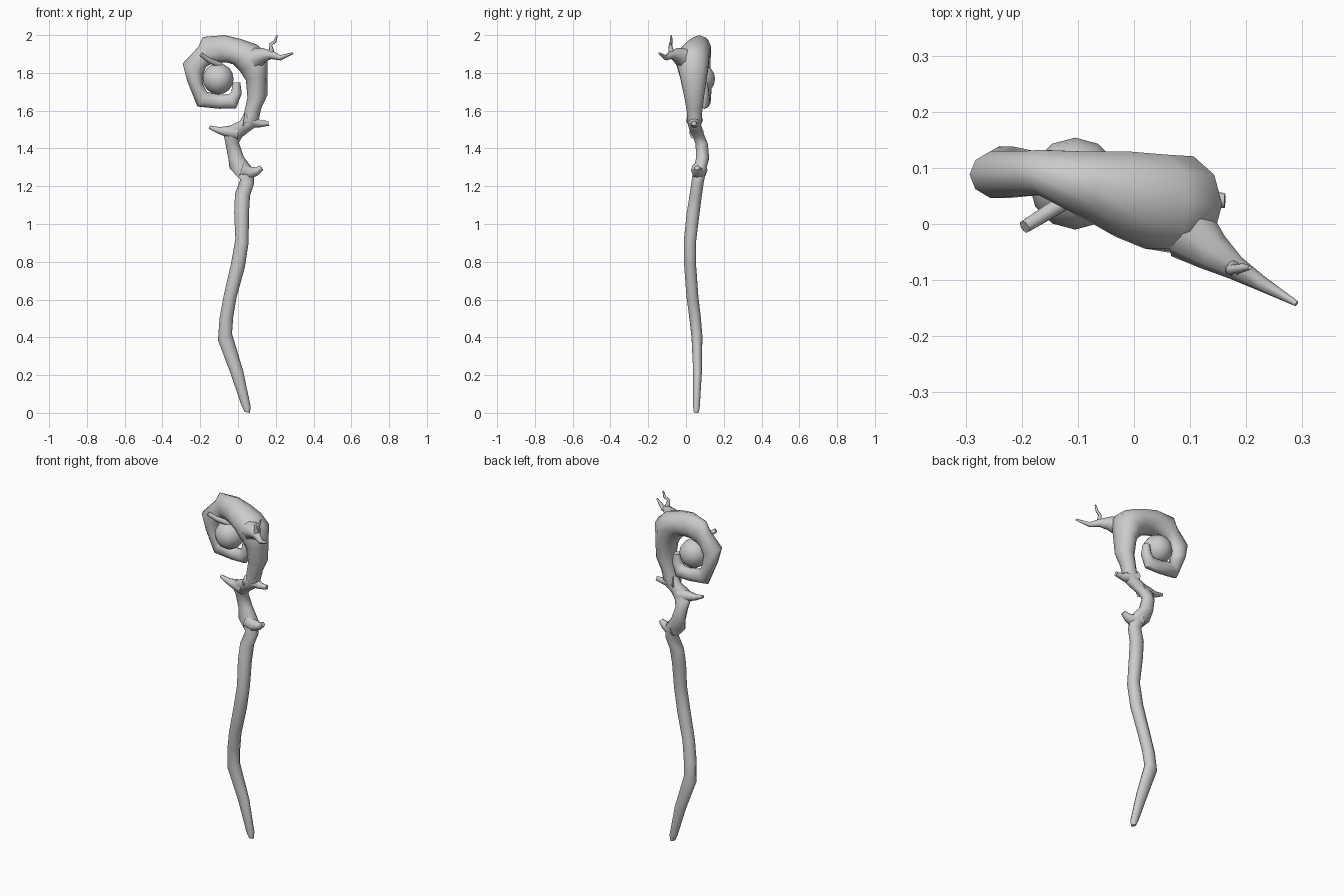
import bpy, bmesh, math
from mathutils import Vector


def loft(name, sections, sides=10):
    """Skin elliptical sections: (edge A x,z), (edge B x,z), y centre, y half depth."""
    bm = bmesh.new()
    rings = []
    for ax, az, bx, bz, y, d in sections:
        a, b = Vector((ax, y, az)), Vector((bx, y, bz))
        mid, half = (a + b) / 2, (a - b) / 2
        rings.append([bm.verts.new(mid + half * math.cos(t) + Vector((0, d, 0)) * math.sin(t))
                      for t in (2 * math.pi * i / sides for i in range(sides))])
    for r, s in zip(rings, rings[1:]):
        for i in range(sides):
            j = (i + 1) % sides
            bm.faces.new((r[i], r[j], s[j], s[i]))
    bm.faces.new(rings[0])
    bm.faces.new(rings[-1])
    return finish(name, bm)


def spike(name, points, sides=8):
    """Tapered twig through (x, y, z, radius) points."""
    bm = bmesh.new()
    pts = [Vector(p[:3]) for p in points]
    rings = []
    for i, p in enumerate(pts):
        t = (pts[min(i + 1, len(pts) - 1)] - pts[max(i - 1, 0)]).normalized()
        u = t.cross(Vector((0.1, 1, 0))).normalized()
        v = t.cross(u)
        rings.append([bm.verts.new(p + points[i][3] * (u * math.cos(a) + v * math.sin(a)))
                      for a in (2 * math.pi * k / sides for k in range(sides))])
    for r, s in zip(rings, rings[1:]):
        for i in range(sides):
            j = (i + 1) % sides
            bm.faces.new((r[i], r[j], s[j], s[i]))
    bm.faces.new(rings[0])
    bm.faces.new(rings[-1])
    return finish(name, bm)


def finish(name, bm):
    bmesh.ops.recalc_face_normals(bm, faces=bm.faces[:])
    me = bpy.data.meshes.new(name)
    bm.to_mesh(me)
    bm.free()
    ob = bpy.data.objects.new(name, me)
    bpy.context.collection.objects.link(ob)
    bpy.ops.object.select_all(action='DESELECT')
    ob.select_set(True)
    bpy.context.view_layer.objects.active = ob
    bpy.ops.object.shade_smooth_by_angle(angle=math.radians(60))
    return ob


# crooked shaft, left edge to right edge, bottom to top
loft("shaft", [
    (0.035, 0.005, 0.063, 0.0, 0.055, 0.014),
    (0.020, 0.035, 0.067, 0.035, 0.055, 0.019),
    (-0.040, 0.21, 0.028, 0.22, 0.061, 0.024),
    (-0.106, 0.385, -0.032, 0.42, 0.058, 0.030),
    (-0.098, 0.50, -0.025, 0.51, 0.048, 0.032),
    (-0.076, 0.62, -0.008, 0.61, 0.034, 0.033),
    (-0.037, 0.79, 0.036, 0.77, 0.022, 0.033),
    (-0.014, 0.92, 0.056, 0.90, 0.021, 0.034),
    (-0.020, 1.06, 0.058, 1.06, 0.038, 0.036),
    (-0.016, 1.16, 0.064, 1.15, 0.052, 0.034),
    (0.012, 1.235, 0.085, 1.215, 0.062, 0.034),
    (-0.045, 1.295, 0.085, 1.285, 0.073, 0.036),
    (-0.050, 1.34, 0.030, 1.355, 0.088, 0.036),
    (-0.065, 1.42, 0.005, 1.43, 0.083, 0.034),
    (-0.075, 1.47, 0.022, 1.46, 0.066, 0.034),
    (-0.055, 1.515, 0.060, 1.49, 0.050, 0.033),
    (0.010, 1.545, 0.095, 1.515, 0.045, 0.037),
    (0.035, 1.59, 0.115, 1.58, 0.045, 0.042),
])

# hooked head, outer edge to inner edge, curling round the orb
loft("hooked_head", [
    (0.110, 1.55, 0.025, 1.56, 0.045, 0.038),
    (0.122, 1.61, 0.037, 1.61, 0.045, 0.045),
    (0.155, 1.68, 0.050, 1.67, 0.043, 0.055),
    (0.155, 1.79, 0.042, 1.76, 0.040, 0.074),
    (0.157, 1.90, 0.010, 1.81, 0.035, 0.090),
    (0.100, 1.95, -0.025, 1.845, 0.040, 0.088),
    (0.020, 1.978, -0.060, 1.855, 0.053, 0.080),
    (-0.070, 2.00, -0.105, 1.855, 0.070, 0.062),
    (-0.185, 1.99, -0.145, 1.845, 0.092, 0.042),
    (-0.212, 1.935, -0.170, 1.83, 0.090, 0.042),
    (-0.293, 1.85, -0.185, 1.79, 0.088, 0.044),
    (-0.270, 1.76, -0.185, 1.74, 0.095, 0.045),
    (-0.215, 1.622, -0.165, 1.70, 0.097, 0.036),
    (-0.100, 1.610, -0.100, 1.685, 0.097, 0.033),
    (-0.010, 1.612, -0.050, 1.685, 0.095, 0.033),
    (0.020, 1.69, -0.035, 1.70, 0.093, 0.030),
    (0.012, 1.75, -0.028, 1.75, 0.093, 0.022),
])

# orb held in the hook
bm = bmesh.new()
bmesh.ops.create_uvsphere(bm, u_segments=12, v_segments=8, radius=0.082)
orb = finish("orb", bm)
orb.location = (-0.105, 0.072, 1.768)

# thorns on the shaft and twigs on the head
spike("left_thorn", [(0.00, 0.055, 1.485, 0.040), (-0.055, 0.055, 1.49, 0.030),
                     (-0.10, 0.055, 1.495, 0.018), (-0.152, 0.055, 1.513, 0.009)])
spike("right_thorn", [(0.03, 0.045, 1.55, 0.045), (0.085, 0.045, 1.54, 0.032),
                      (0.12, 0.043, 1.53, 0.018), (0.162, 0.042, 1.533, 0.013)])
spike("lower_thorn", [(0.02, 0.07, 1.285, 0.045), (0.065, 0.065, 1.27, 0.034),
                      (0.10, 0.06, 1.28, 0.022), (0.125, 0.058, 1.298, 0.014)])
spike("long_twig", [(0.10, -0.015, 1.88, 0.055), (0.14, -0.05, 1.895, 0.036),
                    (0.18, -0.078, 1.895, 0.022), (0.225, -0.105, 1.88, 0.014),
                    (0.29, -0.142, 1.904, 0.005)])
spike("upright_twig", [(0.165, -0.072, 1.89, 0.018), (0.178, -0.08, 1.92, 0.013),
                       (0.172, -0.082, 1.95, 0.009), (0.195, -0.078, 1.965, 0.008),
                       (0.207, -0.078, 1.998, 0.004)])
spike("inner_twig", [(-0.195, -0.005, 1.898, 0.012), (-0.155, 0.02, 1.868, 0.014),
                     (-0.09, 0.06, 1.838, 0.016)])
